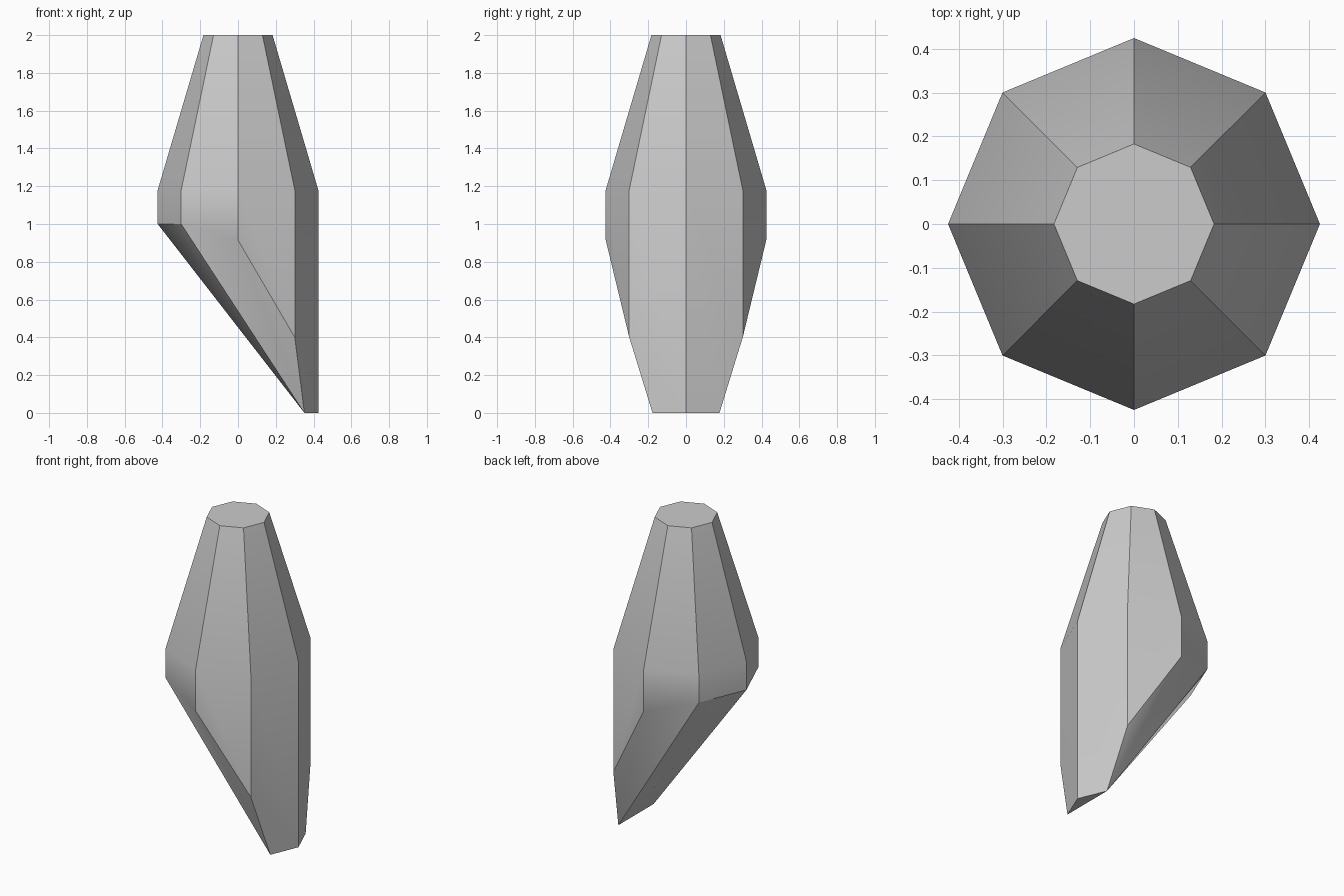
import bpy, bmesh
from math import cos, sin, pi, radians
from mathutils import Vector

if "Cube" in bpy.data.objects:
    bpy.data.objects.remove(bpy.data.objects["Cube"])

RADIUS, TOP_RADIUS = 0.425, 0.183
HEIGHT, SHOULDER = 2.0, 1.18
# Height of the slanted underside at each corner, from +x round to -x
CUT = [0.0, 0.4, 0.915, 1.0, 1.0]


def corner(i, radius, z):
    a = i * pi / 4
    return Vector((radius * cos(a), radius * sin(a), z))


# Octagonal rings: narrow top, wide shoulder, slanted underside
points = []
for i in range(8):
    points.append(corner(i, TOP_RADIUS, HEIGHT))
    points.append(corner(i, RADIUS, SHOULDER))
    points.append(corner(i, RADIUS, CUT[min(i, 8 - i)]))
# Flat foot: two more points along the edges beside the lowest corner
for i in (1, -1):
    points.append(corner(0, RADIUS, 0).lerp(corner(i, RADIUS, 0), 0.59))

# The shard is the convex skin over these points
bm = bmesh.new()
for p in points:
    bm.verts.new(p)
bmesh.ops.convex_hull(bm, input=bm.verts)
bmesh.ops.dissolve_limit(bm, angle_limit=radians(1), verts=bm.verts, edges=bm.edges)
bmesh.ops.recalc_face_normals(bm, faces=bm.faces)
mesh = bpy.data.meshes.new("crystal_shard")
bm.to_mesh(mesh)
bm.free()
shard = bpy.data.objects.new("crystal_shard", mesh)
bpy.context.collection.objects.link(shard)

# Plain grey stone
grey = bpy.data.materials.new("stone_grey")
grey.use_nodes = True
grey.diffuse_color = (0.6, 0.6, 0.6, 1)
grey.node_tree.nodes["Principled BSDF"].inputs["Base Color"].default_value = grey.diffuse_color
mesh.materials.append(grey)

# Soft bends, crisp facet edges
bpy.ops.object.select_all(action="DESELECT")
shard.select_set(True)
bpy.context.view_layer.objects.active = shard
bpy.ops.object.shade_smooth_by_angle(angle=radians(30))
